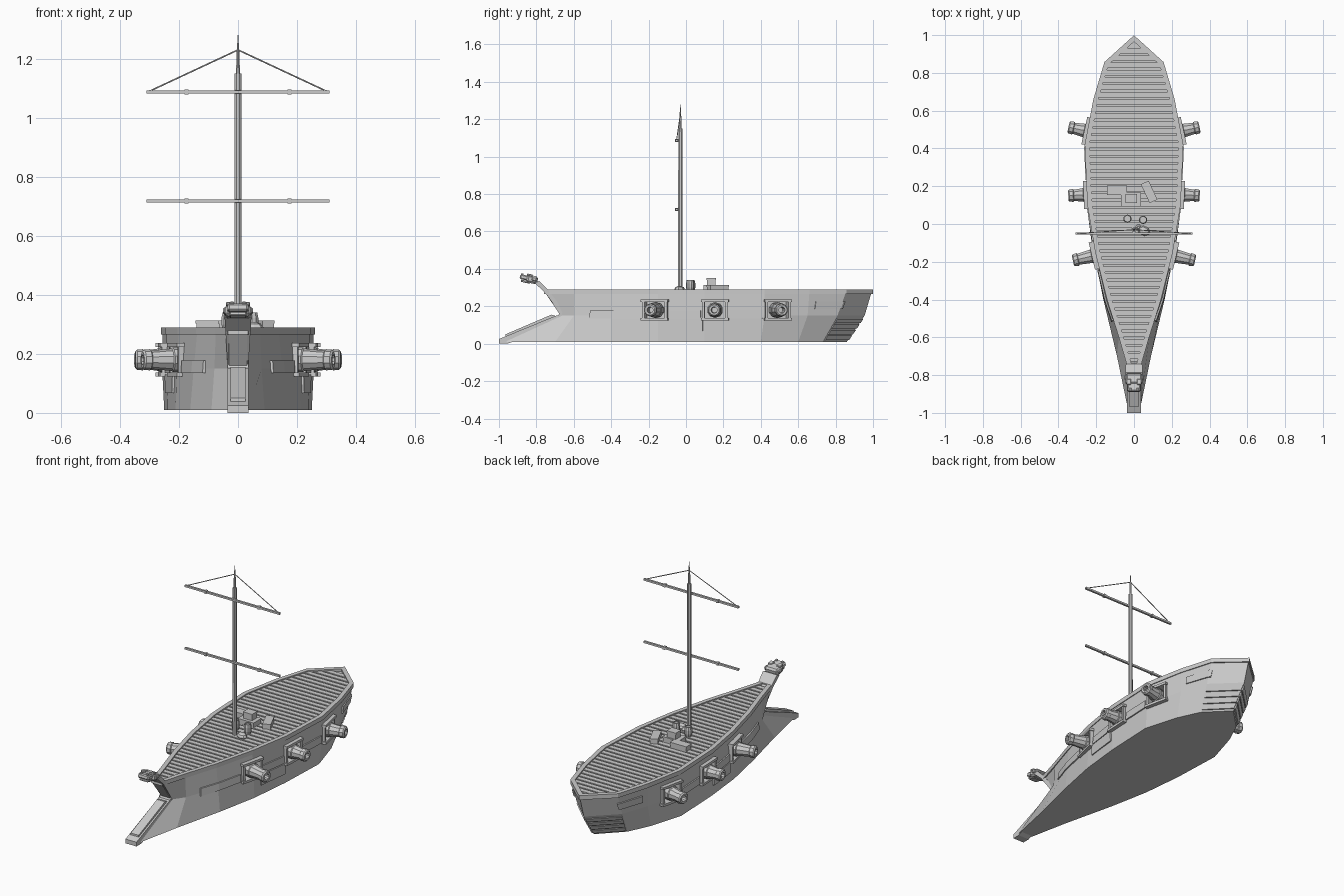
import bpy, bmesh, math
from mathutils import Vector, Matrix

if "Cube" in bpy.data.objects:
    bpy.data.objects.remove(bpy.data.objects["Cube"])

# Hull stations: (half width, y) at keel, middle and deck level, bow to stern
ZS = (0.01, 0.15, 0.275)
ST = [((.034, -.97), (.03, -.67), (.03, -.755)),
      ((.09, -.70), (.08, -.60), (.075, -.60)),
      ((.162, -.40), (.15, -.40), (.138, -.40)),
      ((.212, -.15), (.207, -.15), (.20, -.15)),
      ((.238, .10), (.243, .10), (.242, .10)),
      ((.25, .40), (.257, .42), (.256, .42)),
      ((.19, .60), (.205, .65), (.21, .66)),
      ((.13, .73), (.15, .81), (.152, .855)),
      ((0, .86), (0, .955), (0, .992))]

def add_obj(name, bm):
    bmesh.ops.recalc_face_normals(bm, faces=bm.faces)
    me = bpy.data.meshes.new(name)
    bm.to_mesh(me)
    bm.free()
    ob = bpy.data.objects.new(name, me)
    bpy.context.collection.objects.link(ob)
    return ob

def loft(name, rings, caps=True, closed=False):
    bm = bmesh.new()
    vs = [[bm.verts.new(p) for p in r] for r in rings]
    pairs = list(zip(vs, vs[1:])) + ([(vs[-1], vs[0])] if closed else [])
    for a, b in pairs:
        for i in range(len(a)):
            j = (i + 1) % len(a)
            bm.faces.new((a[i], a[j], b[j], b[i]))
    if caps and not closed:
        bm.faces.new(vs[0][::-1])
        bm.faces.new(vs[-1])
    return add_obj(name, bm)

def lathe(name, prof, n, mat, caps=True):
    return loft(name, [[mat @ Vector((r * math.cos(math.tau * (k + .5) / n),
                r * math.sin(math.tau * (k + .5) / n), h)) for k in range(n)] for r, h in prof], caps)

def box(name, c, s, mat=Matrix(), bevel=0):
    bm = bmesh.new()
    bmesh.ops.create_cube(bm, size=1, matrix=mat @ Matrix.Translation(c) @ Matrix.Diagonal((*s, 1)))
    if bevel:
        bmesh.ops.bevel(bm, geom=bm.edges[:], offset=bevel, segments=1, affect='EDGES')
    return add_obj(name, bm)

def rod(name, a, b, r, n=6):
    a, b = Vector(a), Vector(b)
    m = Matrix.Translation(a) @ (b - a).to_track_quat('Z', 'Y').to_matrix().to_4x4()
    return lathe(name, [(r, 0), (r, (b - a).length)], n, m)

def extrude_x(name, prof, w0, w1=None):
    # (y, z) profile across x; half width w0 at the bottom, w1 at the top
    w1 = w1 or w0
    zs = [p[1] for p in prof]
    w = lambda z: w0 + (w1 - w0) * (z - min(zs)) / (max(zs) - min(zs))
    return loft(name, [[(s * w(z), y, z) for y, z in prof] for s in (-1, 1)])

def ring(level):
    r = [Vector((s[level][0], s[level][1], ZS[level])) for s in ST]
    return r + [Vector((-p.x, p.y, p.z)) for p in r[-2::-1]]

def side(u, z):
    i = min(int(u), len(ST) - 2)
    k = 0 if z < ZS[1] else 1
    t = (z - ZS[k]) / (ZS[k + 1] - ZS[k])
    p, q = [Vector(ST[j][k]).lerp(Vector(ST[j][k + 1]), t) for j in (i, i + 1)]
    d = (q - p).normalized()
    return Vector((*p.lerp(q, u - i), z)), Vector((d.y, -d.x, 0))

def u_at(y, z):
    lo, hi = 0.0, 8.0
    for _ in range(30):
        m = (lo + hi) / 2
        lo, hi = (m, hi) if side(m, z)[0].y < y else (lo, m)
    return lo

def panel(name, u0, u1, z0, z1, th=.008):
    us = [u0] + [k for k in range(9) if u0 + .02 < k < u1 - .02] + [u1 - 1e-4]
    for sx in (1, -1):
        rings = []
        for u in us:
            (a, n), (b, m) = side(u, z0), side(u, z1)
            rings.append([Vector((p.x * sx, p.y, p.z)) for p in (a - n * .01, a + n * th, b + m * th, b - m * .01)])
        loft(name, rings)

def offset(pts, d):
    out = []
    for i, p in enumerate(pts):
        e1 = (p - pts[i - 1]).normalized()
        e2 = (pts[(i + 1) % len(pts)] - p).normalized()
        n1, n2 = Vector((e1.y, -e1.x, 0)), Vector((e2.y, -e2.x, 0))
        out.append(p + (n1 + n2) * d / (1 + n1.dot(n2)))
    return out

# Hull
hull = loft("hull", [ring(0), ring(1), ring(2)])

# Rail round the deck
up = lambda pts, z: [Vector((p.x, p.y, z)) for p in pts]
top = ring(2)
o, n = offset(top, .005), offset(top, -.02)
loft("deck_rail", [up(o, .265), up(o, .29), up(n, .29), up(n, .265)], closed=True)

# Deck planks
deck_w = lambda y: side(u_at(y, ZS[2]), ZS[2])[0].x - .018
y = -.715
while y < .93:
    a, b, wa, wb = y, y + .029, deck_w(y), deck_w(y + .029)
    loft("deck_plank", [[(-wa, a, z), (wa, a, z), (wb, b, z), (-wb, b, z)] for z in (.27, .283)])
    y += .0385

# Gun ports and cannons
bpy.context.view_layer.update()
cut_bm = bmesh.new()
for gy, ln in ((-.165, .125), (.155, .103), (.49, .108)):
    p, nr = side(u_at(gy, .18), .18)
    for sx in (1, -1):
        out = Vector((nr.x * sx, nr.y, 0))
        rot = Matrix((out.cross(Vector((0, 0, 1))), Vector((0, 0, 1)), out)).transposed()
        if rot.determinant() < 0:
            rot.col[0] *= -1
        m = Matrix.Translation((p.x * sx, p.y, p.z)) @ rot.to_4x4()
        bmesh.ops.create_cube(cut_bm, size=1, matrix=m @ Matrix.Diagonal((.112, .086, .09, 1)))
        for s in (-1, 1):
            box("port_frame_bar", (0, s * .05, .005), (.148, .014, .034), m)
            box("port_frame_post", (s * .062, 0, .003), (.014, .09, .026), m)
        lathe("cannon", [(.036, -.06), (.042, -.03), (.042, .02), (.038, .024), (.031, ln - .03),
                         (.036, ln - .026), (.034, ln - .006), (.028, ln), (.017, ln), (.015, ln - .05)], 10, m)
cutter = add_obj("port_cutter", cut_bm)
cutter.hide_render = True
cutter.hide_set(True)
mod = hull.modifiers.new("ports", 'BOOLEAN')
mod.operation, mod.object, mod.solver = 'DIFFERENCE', cutter, 'EXACT'

# Side panels and stern slats
for y0, y1, z0, z1 in ((-.51, -.245, .135, .178), (-.09, .08, .135, .178), (.235, .41, .135, .178),
                       (-.10, .09, .068, .13), (.69, .84, .185, .225)):
    zm = (z0 + z1) / 2
    panel("side_panel", u_at(y0, zm), u_at(y1, zm), z0, z1)
for k in range(4):
    panel("stern_slat", 7.03, 8, .02 + k * .03, .043 + k * .03)

# Ram and stem post
extrude_x("ram", [(-1, 0), (-1, .025), (-.69, .152), (-.65, .15), (-.66, .11), (-.955, 0)], .036)
extrude_x("ram_plate", [(-.965, .03), (-.965, .05), (-.72, .155), (-.70, .15), (-.70, .13)], .026)
extrude_x("stem_post", [(-.69, .14), (-.675, .165), (-.755, .275), (-.81, .325), (-.785, .335),
                        (-.735, .285), (-.655, .18), (-.65, .14)], .034, .046)

# Figurehead: a stylised beast head
tilt = Matrix.Translation((0, -.835, .342)) @ Matrix.Rotation(math.radians(12), 4, 'X').inverted()
box("figurehead_skull", (0, .012, .004), (.088, .06, .042), tilt, .01)
box("figurehead_snout", (0, -.03, .006), (.07, .05, .026), tilt, .006)
box("figurehead_jaw", (0, -.02, -.015), (.056, .05, .012), tilt, .003)
for s in (-1, 1):
    box("figurehead_brow", (s * .028, -.006, .024), (.026, .03, .012), tilt, .003)
    box("figurehead_nostril", (s * .02, -.045, .02), (.016, .014, .01), tilt, .003)
    box("figurehead_ear", (s * .042, .022, .008), (.016, .026, .02), tilt, .004)

# Mast, yards and ropes
lathe("mast", [(.0135, .27), (.012, 1.15), (.007, 1.15), (.006, 1.2), (.004, 1.235), (.001, 1.28)],
      8, Matrix.Translation((0, -.03, 0)))
for z in (.718, 1.087):
    box("yard", (0, -.05, z), (.62, .012, .011))
    for s in (-1, 1):
        box("yard_band", (s * .174, -.05, z), (.014, .018, .016))
    box("yard_tie", (0, -.038, z), (.016, .024, .014))
for s in (-1, 1):
    rod("rope", (0, -.03, 1.23), (s * .3, -.05, 1.09), .0025)

# Deck cargo
def crate(x, y, sx, sy, h, ang=0):
    m = Matrix.Translation((x, y, .28)) @ Matrix.Rotation(math.radians(ang), 4, 'Z')
    box("crate", (0, 0, h / 2), (sx * .95, sy * .95, h), m)
    box("crate_lid", (0, 0, h - .004), (sx, sy, .01), m)

crate(-.09, .178, .108, .05, .032)
crate(-.015, .13, .105, .075, .032)
crate(-.015, .135, .06, .05, .07)
crate(.08, .17, .046, .11, .032, 25)
for x, y in ((-.035, .028), (.048, .022)):
    lathe("barrel", [(.017, .28), (.022, .3), (.022, .322), (.018, .34), (.014, .34), (.014, .335)],
          10, Matrix.Translation((x, y, 0)))
lathe("sack", [(.026, 0), (.032, .01), (.024, .022), (.008, .028)], 8,
      Matrix.Translation((.052, -.036, .28)) @ Matrix.Rotation(-.4, 4, 'Z') @ Matrix.Diagonal((1.1, .8, 1, 1)))
lathe("small_sack", [(.014, 0), (.017, .008), (.006, .022)], 7, Matrix.Translation((.024, -.018, .28)))
